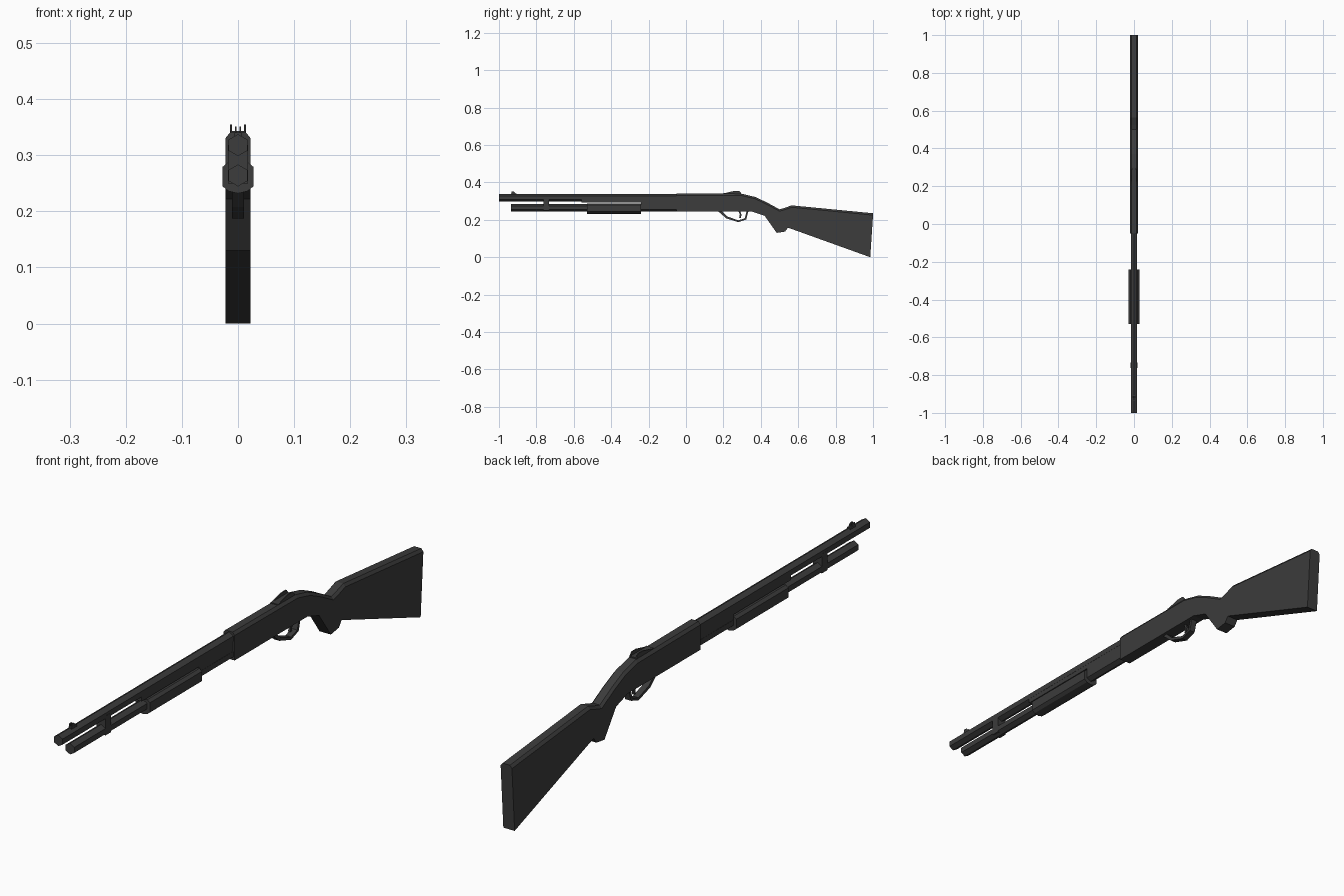
import bpy, bmesh, math

if "Cube" in bpy.data.objects:
    bpy.data.objects.remove(bpy.data.objects["Cube"])

mat = bpy.data.materials.new("dark grey")
mat.diffuse_color = (0.045, 0.045, 0.045, 1)
mat.use_nodes = True
mat.node_tree.nodes["Principled BSDF"].inputs["Base Color"].default_value = mat.diffuse_color


def finish(name, bm):
    bmesh.ops.recalc_face_normals(bm, faces=bm.faces)
    me = bpy.data.meshes.new(name)
    bm.to_mesh(me)
    bm.free()
    me.materials.append(mat)
    ob = bpy.data.objects.new(name, me)
    bpy.context.collection.objects.link(ob)
    return ob


def loft(name, rings, closed=False):
    """Skin a list of equally sized rings; cap the ends unless closed."""
    bm = bmesh.new()
    vs = [[bm.verts.new(p) for p in r] for r in rings]
    n = len(vs[0])
    pairs = list(zip(vs, vs[1:])) + ([(vs[-1], vs[0])] if closed else [])
    for a, b in pairs:
        for i in range(n):
            j = (i + 1) % n
            bm.faces.new((a[i], a[j], b[j], b[i]))
    if not closed:
        bm.faces.new(vs[0])
        bm.faces.new(vs[-1])
    return finish(name, bm)


def prism_y(name, section, y0, y1):
    """Extrude an (x, z) section along y."""
    return loft(name, [[(x, y, z) for x, z in section] for y in (y0, y1)])


def prism_x(name, profile, x0, x1):
    """Extrude a (y, z) profile along x."""
    return loft(name, [[(x, y, z) for y, z in profile] for x in (x0, x1)])


def hexagon(z, r):
    return [(r * math.sin(i * math.pi / 3), z + r * math.cos(i * math.pi / 3)) for i in range(6)]


def rect(w, z0, z1):
    return [(-w, z0), (w, z0), (w, z1), (-w, z1)]


# Barrel and magazine tube
prism_y("barrel", hexagon(0.318, 0.0195), -1.0, -0.04)
prism_y("magazine_tube", hexagon(0.264, 0.0195), -0.935, -0.04)
prism_y("barrel_clamp", rect(0.0175, 0.25, 0.318), -0.762, -0.732)
prism_y("barrel_underside", rect(0.0165, 0.292, 0.315), -0.56, -0.04)
prism_y("tube_web", rect(0.0165, 0.26, 0.315), -0.24, -0.04)

# Sliding fore-end
prism_y("pump_grip", [(0, 0.232), (0.017, 0.236), (0.028, 0.245), (0.028, 0.279), (0.018, 0.287),
                      (-0.018, 0.287), (-0.028, 0.279), (-0.028, 0.245), (-0.017, 0.236)],
        -0.53, -0.24)

# Receiver and stock: bottom (y, z) and top (y, z) of each station, top edges chamfered
stations = [(-0.05, 0.243, -0.05, 0.341), (0.30, 0.243, 0.30, 0.339), (0.355, 0.243, 0.37, 0.322),
            (0.42, 0.222, 0.43, 0.294), (0.485, 0.13, 0.50, 0.256), (0.53, 0.137, 0.525, 0.263),
            (0.545, 0.158, 0.565, 0.277), (0.985, 0.0, 1.0, 0.235)]
rings = []
for yb, zb, yt, zt in stations:
    rings.append([(-0.022, yb, zb), (0.022, yb, zb), (0.022, yt, zt - 0.010), (0.014, yt, zt),
                  (-0.014, yt, zt), (-0.022, yt, zt - 0.010)])
loft("receiver_and_stock", rings)

# Trigger guard: band following an outer and an inner line
outer = [(0.17, 0.247), (0.215, 0.208), (0.28, 0.187), (0.322, 0.202), (0.334, 0.247)]
inner = [(0.19, 0.247), (0.222, 0.217), (0.28, 0.197), (0.314, 0.208), (0.324, 0.247)]
loft("trigger_guard", [[(-0.011, *o), (0.011, *o), (0.011, *i), (-0.011, *i)]
                       for o, i in zip(outer, inner)])

# Trigger
loft("trigger", [[(-0.004, y, z), (0.004, y, z), (0.004, y + 0.009, z), (-0.004, y + 0.009, z)]
                 for y, z in [(0.280, 0.247), (0.288, 0.228), (0.284, 0.210)]])

# Rear sight: floor with two upright ears
prism_y("rear_sight_base", rect(0.0135, 0.33, 0.343), 0.20, 0.295)
for side in (-1, 1):
    prism_x("rear_sight_ear", [(0.19, 0.338), (0.26, 0.355), (0.285, 0.355), (0.30, 0.336)],
            side * 0.0105, side * 0.0140)

# Front sight: low base with two small blades
prism_y("front_sight_base", rect(0.006, 0.33, 0.341), -0.935, -0.905)
for side in (-1, 1):
    prism_x("front_sight_blade", [(-0.932, 0.338), (-0.932, 0.351), (-0.92, 0.351), (-0.908, 0.338)],
            side * 0.0025, side * 0.0055)
